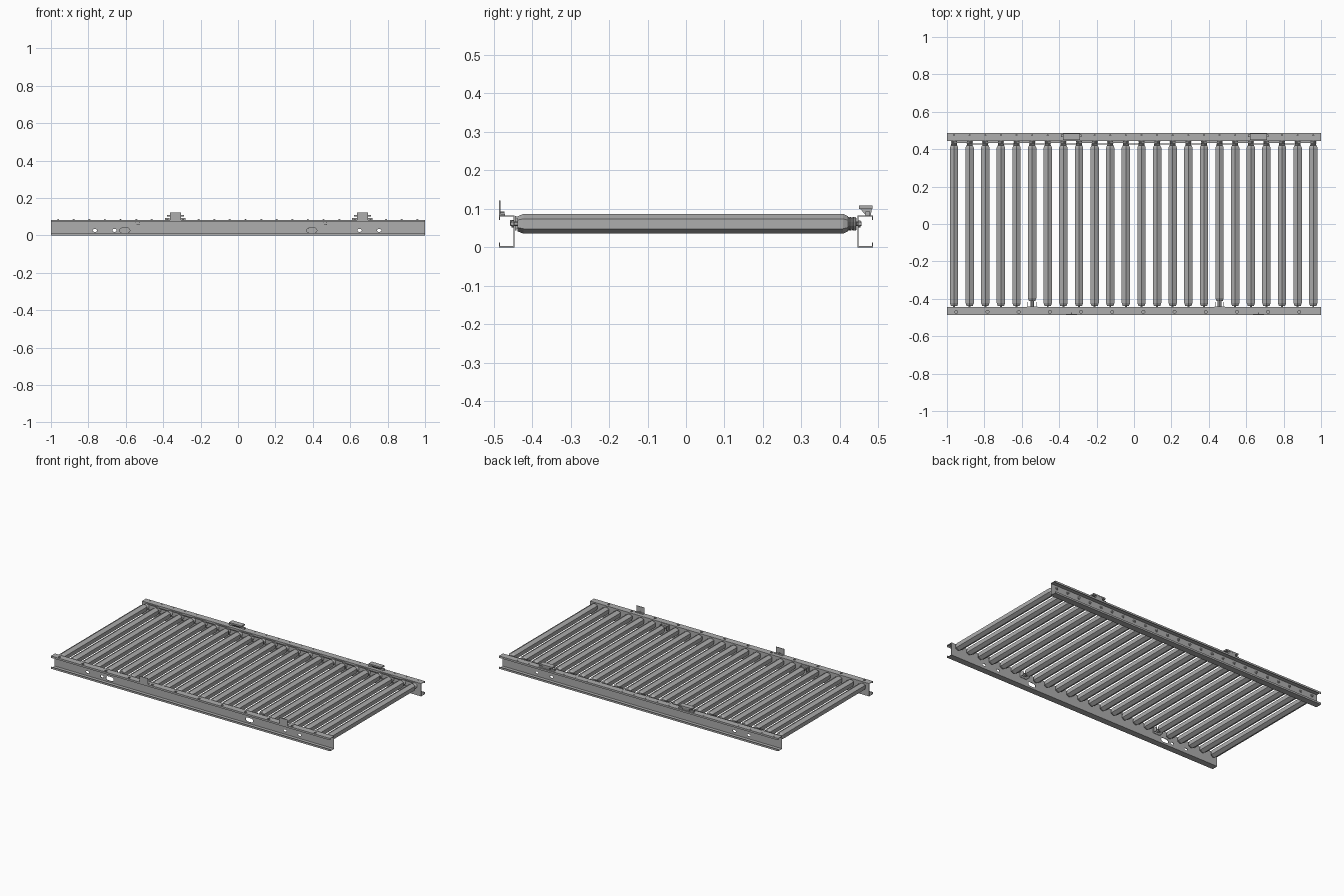
import bpy, bmesh
from math import cos, sin, pi
from mathutils import Matrix, Vector

cube = bpy.data.objects.get("Cube")
if cube:
    bpy.data.objects.remove(cube)


def material(name, value):
    m = bpy.data.materials.new(name)
    m.use_nodes = True
    colour = (value, value, value, 1)
    m.diffuse_color = colour
    m.node_tree.nodes["Principled BSDF"].inputs["Base Color"].default_value = colour
    return m


steel = material("steel grey", 0.42)


def finish(name, bm):
    bmesh.ops.recalc_face_normals(bm, faces=bm.faces)
    mesh = bpy.data.meshes.new(name)
    bm.to_mesh(mesh)
    bm.free()
    mesh.materials.append(steel)
    obj = bpy.data.objects.new(name, mesh)
    bpy.context.collection.objects.link(obj)
    return obj


def lathe(bm, x, z, stations, sides=6):
    """Closed prism along y through (y, radius) stations, one corner pointing up."""
    rings = []
    for y, r in stations:
        angles = [2 * pi * i / sides for i in range(sides)]
        rings.append([bm.verts.new((x + r * sin(a), y, z + r * cos(a))) for a in angles])
    for a, b in zip(rings, rings[1:]):
        for i in range(sides):
            j = (i + 1) % sides
            bm.faces.new((a[i], a[j], b[j], b[i]))
    bm.faces.new(rings[0])
    bm.faces.new(rings[-1])


def extrude_x(bm, profile, x0, x1):
    """Closed (y, z) outline swept from x0 to x1."""
    a = [bm.verts.new((x0, y, z)) for y, z in profile]
    b = [bm.verts.new((x1, y, z)) for y, z in profile]
    for i in range(len(a)):
        j = (i + 1) % len(a)
        bm.faces.new((a[i], a[j], b[j], b[i]))
    bm.faces.new(a)
    bm.faces.new(b)


def box(bm, x0, x1, y0, y1, z0, z1):
    extrude_x(bm, [(y0, z0), (y1, z0), (y1, z1), (y0, z1)], x0, x1)


def slot(bm, x, z, half, r, y):
    """Rounded slot cutter passing through a rail web at y."""
    ends = [(x + half, -pi / 2), (x - half, pi / 2)]
    pts = [(cx + r * cos(t + pi * i / 6), z + r * sin(t + pi * i / 6))
           for cx, t in ends for i in range(7)]
    a = [bm.verts.new((px, y - 0.01, pz)) for px, pz in pts]
    b = [bm.verts.new((px, y + 0.01, pz)) for px, pz in pts]
    for i in range(len(a)):
        j = (i + 1) % len(a)
        bm.faces.new((a[i], a[j], b[j], b[i]))
    bm.faces.new(a)
    bm.faces.new(b)


def drill(bm, x, y, z, r):
    """Vertical round cutter."""
    bmesh.ops.create_cone(bm, cap_ends=True, segments=10, radius1=r, radius2=r, depth=0.012,
                          matrix=Matrix.Translation(Vector((x, y, z))))


COUNT, PITCH, FIRST = 24, 0.0835, -0.962
AXIS, R = 0.061, 0.0258
WEB, OUT, TOP, T = 0.445, 0.486, 0.083, 0.003
roller_x = [FIRST + PITCH * i for i in range(COUNT)]
driven = (5, 17)

# Side rails: lipped channels opening outward
lip = 0.012
outline = [(WEB, 0), (OUT, 0), (OUT, lip), (OUT - T, lip), (OUT - T, T), (WEB + T, T),
           (WEB + T, TOP - T), (OUT - T, TOP - T), (OUT - T, TOP - lip), (OUT, TOP - lip),
           (OUT, TOP), (WEB, TOP)]
for name, side in (("front_rail", -1), ("back_rail", 1)):
    bm = bmesh.new()
    extrude_x(bm, [(y * side, z) for y, z in outline], -1, 1)
    rail = finish(name, bm)

    cut = bmesh.new()
    for x in (-0.765, -0.66, 0.65, 0.755):
        slot(cut, x, 0.026, 0.005, 0.007, side * WEB)
    if side < 0:
        for x in (-0.605, 0.395):
            slot(cut, x, 0.026, 0.014, 0.013, -WEB)
        for i in range(12):
            drill(cut, -0.95 + i * 0.1667, -0.47, TOP, 0.008)
    else:
        for i in range(COUNT):
            drill(cut, roller_x[i], 0.475, TOP, 0.003)
    cutter = finish(name + "_cutter", cut)
    cutter.hide_render = True

    mod = rail.modifiers.new("holes", "BOOLEAN")
    mod.operation = "DIFFERENCE"
    mod.object = cutter
    mod.solver = "EXACT"
    bpy.context.view_layer.objects.active = rail
    bpy.ops.object.modifier_apply(modifier=mod.name)
    bpy.data.objects.remove(cutter)

# Six-sided rollers with tapered end caps
bm = bmesh.new()
for i, x in enumerate(roller_x):
    near = -0.412 if i in driven else -0.438
    lathe(bm, x, AXIS, [(near, R * 0.75), (near + 0.016, R), (0.408, R), (0.421, R * 0.75)])
finish("rollers", bm)

# Axles and end nuts
bm = bmesh.new()
for x in roller_x:
    lathe(bm, x, AXIS, [(-0.456, 0.006), (0.456, 0.006)])
    for y in (-0.453, 0.448):
        lathe(bm, x, AXIS, [(y, 0.009), (y + 0.005, 0.009)])
finish("axles", bm)

# Grooved drive pulleys on the back ends
bm = bmesh.new()
for x in roller_x:
    steps = [(0.419 + 0.003 * k, 0.018 if k % 2 else 0.015) for k in range(9)]
    lathe(bm, x, AXIS, steps, 10)
finish("pulleys", bm)

# Drive belts linking neighbouring pulleys, alternating in two tracks
bm = bmesh.new()
for i, (x0, x1) in enumerate(zip(roller_x, roller_x[1:])):
    y = 0.424 if i % 2 else 0.434
    for z in (AXIS - 0.018, AXIS + 0.016):
        box(bm, x0, x1, y, y + 0.006, z, z + 0.002)
finish("drive_belts", bm)

# Holders and cables for the driven rollers
bm = bmesh.new()
for i in driven:
    x = roller_x[i]
    box(bm, x - 0.028, x + 0.028, -0.444, -0.441, AXIS - 0.018, AXIS + 0.02)
    for s in (-1, 1):
        edge = sorted((x + s * 0.022, x + s * 0.025))
        box(bm, *edge, -0.441, -0.418, AXIS - 0.012, AXIS + 0.014)
    lathe(bm, x, AXIS, [(-0.441, 0.01), (-0.412, 0.01)], 8)
    box(bm, x, x + 0.095, -0.454, -0.448, AXIS, AXIS + 0.006)
    box(bm, x - 0.004, x + 0.018, -0.457, -0.448, AXIS - 0.005, AXIS + 0.01)
finish("driven_roller_holders", bm)

# Upright reflector plates at the front, sensor heads at the back
plates, sensors = bmesh.new(), bmesh.new()
for x in (-0.335, 0.665):
    box(plates, x - 0.029, x + 0.029, -0.486, -0.482, TOP, 0.122)
    box(plates, x - 0.029, x + 0.029, -0.482, -0.47, TOP, TOP + 0.003)
    lathe(plates, x, TOP + 0.005, [(-0.482, 0.005), (-0.472, 0.005)])
    extrude_x(sensors, [(0.468, TOP), (0.48, TOP), (0.483, 0.1), (0.452, 0.1)],
              x - 0.025, x + 0.025)
    box(sensors, x - 0.045, x + 0.045, 0.45, 0.484, 0.1, 0.109)
    for s in (-1, 1):
        foot = sorted((x + s * 0.03, x + s * 0.055))
        box(sensors, *foot, 0.466, 0.478, TOP, TOP + 0.01)
finish("reflector_plates", plates)
finish("sensor_heads", sensors)
